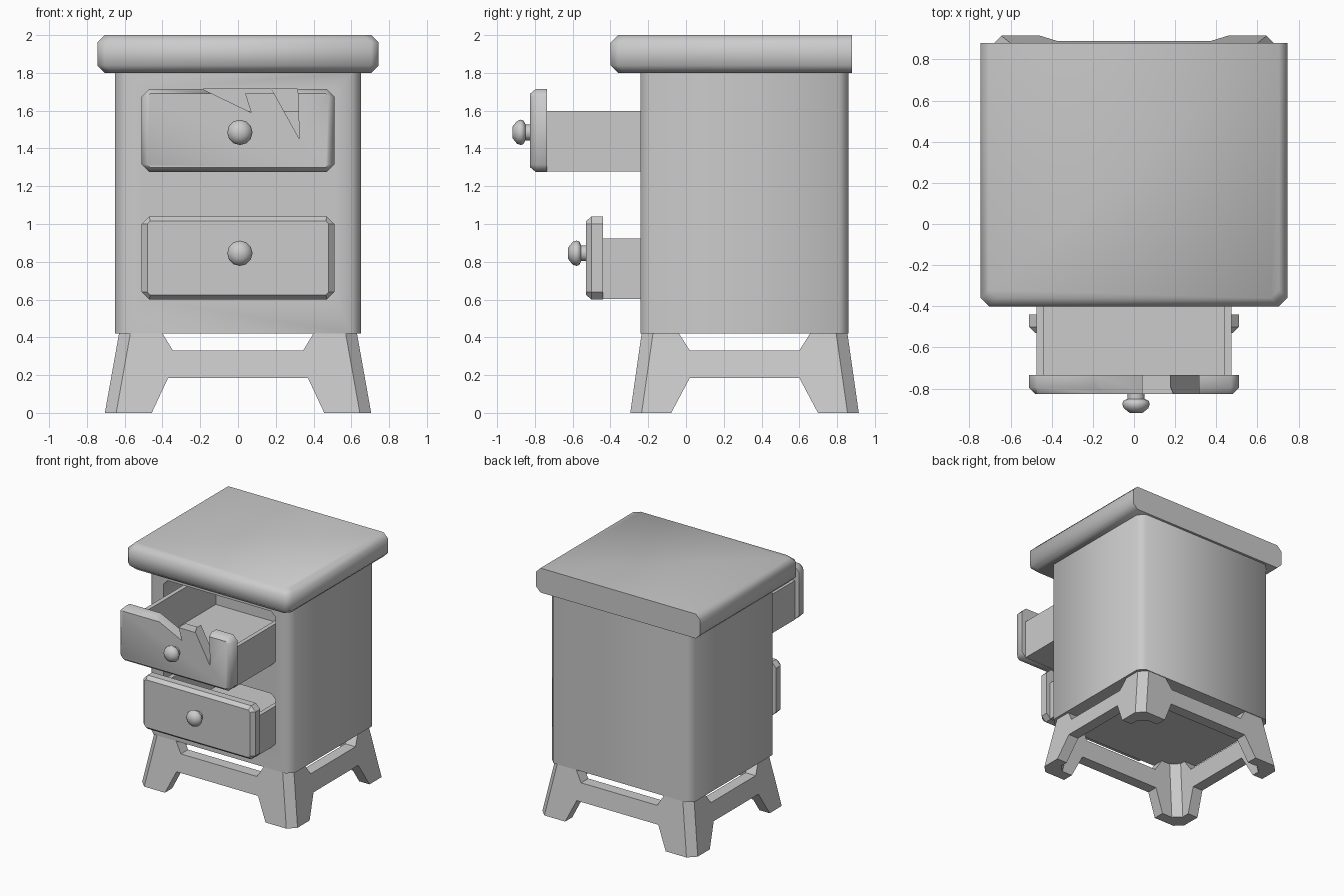
import bpy, bmesh, math
from mathutils import Vector

cube = bpy.data.objects.get("Cube")
if cube:
    bpy.data.objects.remove(cube, do_unlink=True)

grey = bpy.data.materials.new("plain grey")
grey.use_nodes = True
COLOUR = (0.6, 0.6, 0.6, 1)
grey.diffuse_color = COLOUR
grey.node_tree.nodes["Principled BSDF"].inputs["Base Color"].default_value = COLOUR
MID_Y = 0.31


def loft(name, loops):
    """Skin a stack of closed loops and cap both ends."""
    bm = bmesh.new()
    rings = [[bm.verts.new(p) for p in loop] for loop in loops]
    n = len(rings[0])
    for a, b in zip(rings, rings[1:]):
        for i in range(n):
            j = (i + 1) % n
            bm.faces.new((a[i], a[j], b[j], b[i]))
    bm.faces.new(rings[0])
    bm.faces.new(rings[-1])
    bmesh.ops.recalc_face_normals(bm, faces=bm.faces)
    mesh = bpy.data.meshes.new(name)
    bm.to_mesh(mesh)
    bm.free()
    mesh.materials.append(grey)
    ob = bpy.data.objects.new(name, mesh)
    bpy.context.collection.objects.link(ob)
    return ob


def octagon(w, h, c):
    """Rectangle of half sizes w, h with chamfered corners."""
    return [(-w + c, -h), (w - c, -h), (w, -h + c), (w, h - c),
            (w - c, h), (-w + c, h), (-w, h - c), (-w, -h + c)]


def flat(points, z, cy=MID_Y):
    return [(x, y + cy, z) for x, y in points]


def upright(points, y, cz=0):
    return [(x, y, z + cz) for x, z in points]


def box(name, x0, x1, y0, y1, z0, z1):
    pts = [(x0, y0), (x1, y0), (x1, y1), (x0, y1)]
    return loft(name, [flat(pts, z0, 0), flat(pts, z1, 0)])


def activate(ob):
    bpy.ops.object.select_all(action='DESELECT')
    ob.select_set(True)
    bpy.context.view_layer.objects.active = ob


def cut(ob, *cutters):
    activate(ob)
    for c in cutters:
        mod = ob.modifiers.new("cut", 'BOOLEAN')
        mod.operation = 'DIFFERENCE'
        mod.solver = 'EXACT'
        mod.object = c
        bpy.ops.object.modifier_apply(modifier=mod.name)
        bpy.data.objects.remove(c, do_unlink=True)


def smooth(ob, degrees):
    activate(ob)
    bpy.ops.object.shade_smooth_by_angle(angle=math.radians(degrees))


# Table top: bevelled at the front and sides, square at the back
def top_outline(inset):
    w, f, c, back = 0.745 - inset, -0.40 + inset, 0.04, 0.88
    return [(-w, back), (-w, f + c), (-w + c, f), (w - c, f), (w, f + c), (w, back)]


table_top = loft("table_top", [flat(top_outline(i), z, 0) for i, z in
                               ((0.04, 1.8), (0, 1.84), (0, 1.96), (0.04, 2.0))])
smooth(table_top, 50)

# Cabinet with two drawer openings
outline = octagon(0.65, 0.55, 0.05)
cabinet = loft("cabinet", [flat(outline, 0.42), flat(outline, 1.8)])
FRONT = octagon(0.51, 0.22, 0.04)
cut(cabinet, *[loft("opening", [upright(FRONT, -0.4, cz), upright(FRONT, 0.8, cz)])
               for cz in (0.82, 1.495)])
smooth(cabinet, 50)

# Splayed leg frame: hollow shell with trapezoid gaps above and below the rails
base = loft("leg_frame", [flat(octagon(0.705, 0.605, 0.06), 0),
                          flat(octagon(0.63, 0.545, 0.06), 0.42)])
hollow = loft("hollow", [flat(octagon(0.62, 0.52, 0.06), -0.05),
                         flat(octagon(0.53, 0.445, 0.06), 0.47)])


def gap(wide, narrow, z_wide, z_narrow, sideways):
    pts = [(-wide, z_wide), (wide, z_wide), (narrow, z_narrow), (-narrow, z_narrow)]
    if sideways:
        return loft("gap", [[(x, u + MID_Y, z) for u, z in pts] for x in (-2, 2)])
    return loft("gap", [upright(pts, y) for y in (-2, 2)])


cut(base, hollow,
    gap(0.48, 0.37, -0.05, 0.185, False), gap(0.435, 0.345, 0.48, 0.33, False),
    gap(0.415, 0.29, -0.05, 0.185, True), gap(0.385, 0.29, 0.48, 0.33, True))
smooth(base, 40)


# Round knob, turned about the y axis
def knob(name, y, z):
    profile = [(0, 0.042), (0.025, 0.042), (0.035, 0.062), (0.05, 0.067),
               (0.07, 0.06), (0.094, 0.03)]
    turns = [math.tau * i / 12 for i in range(12)]
    ob = loft(name, [[(0.01 + r * math.cos(t), y - d, z + r * math.sin(t)) for t in turns]
                     for d, r in profile])
    smooth(ob, 50)


# Drawer: bevelled front, open tray and knob
def drawer(label, y, cz):
    loops = [upright(FRONT, y + 0.09, cz), upright(FRONT, y + 0.03, cz),
             upright(octagon(0.48, 0.195, 0.015), y, cz)]
    face = loft(label + "_drawer_front", loops)
    y0, y1, z0 = y + 0.09, y + 1.2, cz - 0.218
    tray = box(label + "_drawer_tray", -0.475, 0.475, y0, y1, z0, z0 + 0.32)
    cut(tray, box("inside", -0.44, 0.44, y0 - 0.1, y1 - 0.035, z0 + 0.03, z0 + 0.5))
    knob(label + "_knob", y, cz - 0.01 if label == "upper" else cz + 0.025)
    return face


drawer("lower", -0.53, 0.82)
broken = drawer("upper", -0.825, 1.495)

# Splintered notches in the upper drawer front
notches = [[(-0.22, 1.73), (0.07, 1.59), (0.025, 1.73)],
           [(0.025, 1.69), (0.19, 1.69), (0.17, 1.73), (0.025, 1.73)],
           [(0.17, 1.73), (0.325, 1.45), (0.315, 1.73)]]
cut(broken, *[loft("notch", [upright(n, -1), upright(n, -0.6)]) for n in notches])
smooth(broken, 50)
